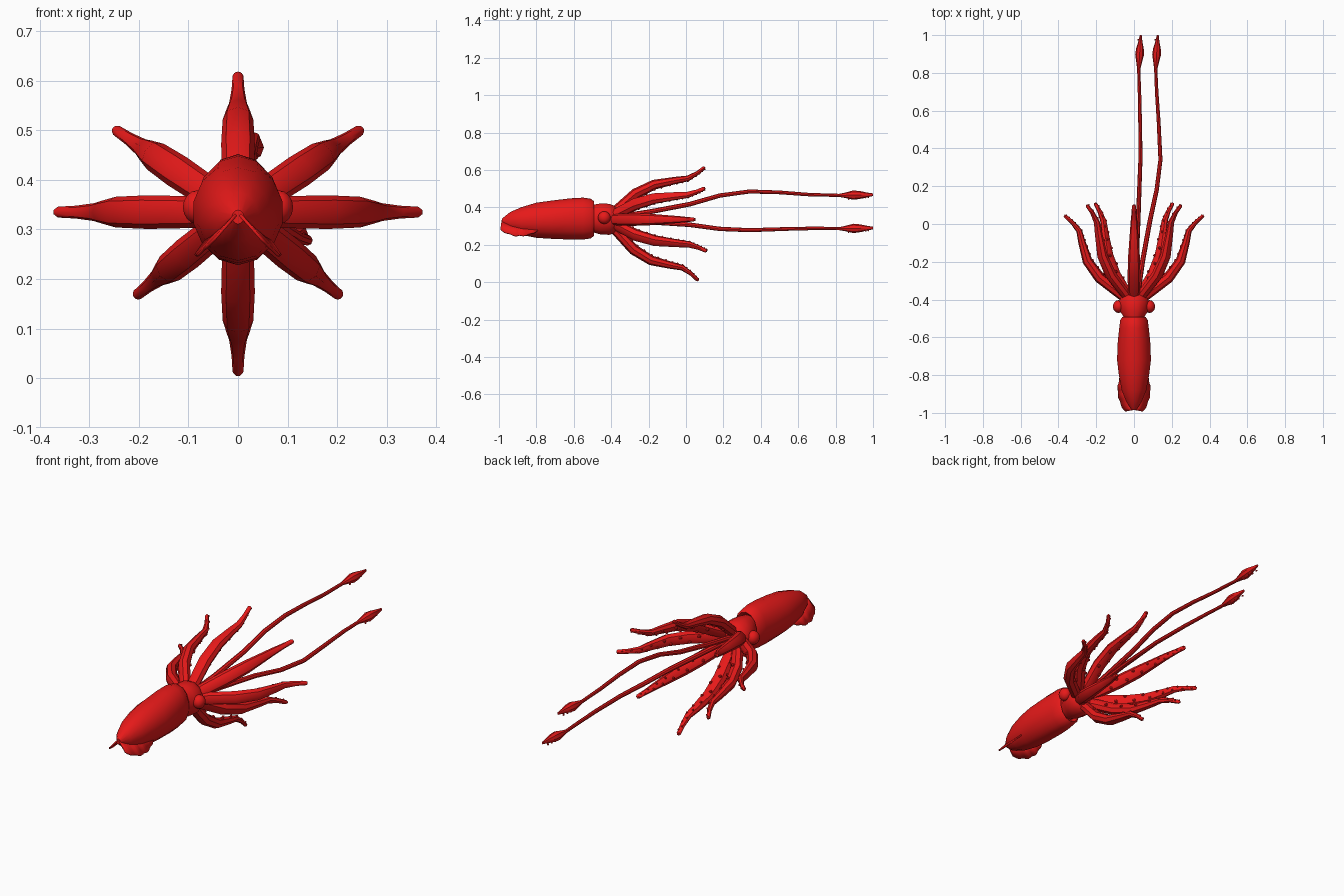
import bpy, bmesh
from math import sin, cos, pi, atan2, hypot
from mathutils import Vector, Matrix

if "Cube" in bpy.data.objects:
    bpy.data.objects.remove(bpy.data.objects["Cube"])

red = bpy.data.materials.new("red_skin")
red.diffuse_color = (0.8, 0.01, 0.01, 1)
red.use_nodes = True
red.node_tree.nodes["Principled BSDF"].inputs["Base Color"].default_value = red.diffuse_color
AXIS_Z = 0.335


def finish(bm, name, angle=0.7):
    bmesh.ops.recalc_face_normals(bm, faces=bm.faces[:])
    me = bpy.data.meshes.new(name)
    bm.to_mesh(me)
    bm.free()
    ob = bpy.data.objects.new(name, me)
    bpy.context.collection.objects.link(ob)
    me.materials.append(red)
    bpy.ops.object.select_all(action='DESELECT')
    ob.select_set(True)
    bpy.context.view_layer.objects.active = ob
    bpy.ops.object.shade_smooth_by_angle(angle=angle)
    return ob


def frames(path, side):
    """Side and inward vectors across the path at each point."""
    out = []
    for i in range(len(path)):
        t = (path[min(i + 1, len(path) - 1)] - path[max(i - 1, 0)]).normalized()
        n = t.cross(side).normalized()
        out.append((n.cross(t).normalized(), n))
    return out


def loft(bm, path, radii, side, sides=8):
    """Closed tube with an elliptical section (side radius, depth radius)."""
    rings = []
    for p, (a, b), (s, n) in zip(path, radii, frames(path, side)):
        rings.append([bm.verts.new(p + s * a * cos(2 * pi * k / sides)
                                   + n * b * sin(2 * pi * k / sides)) for k in range(sides)])
    for r, q in zip(rings, rings[1:]):
        for k in range(sides):
            bm.faces.new((r[k], r[(k + 1) % sides], q[(k + 1) % sides], q[k]))
    bm.faces.new(rings[0])
    bm.faces.new(rings[-1])


def bump(bm, pos, r):
    bmesh.ops.create_icosphere(bm, subdivisions=1, radius=r, matrix=Matrix.Translation(pos))


def body(name, profile, sides):
    # profile rows: y, z centre, half width, half height
    bm = bmesh.new()
    # fixed upright rings
    rings = [[bm.verts.new((a * cos(2 * pi * (k + .5) / sides), y, z + b * sin(2 * pi * (k + .5) / sides)))
              for k in range(sides)] for y, z, a, b in profile]
    for r, q in zip(rings, rings[1:]):
        for k in range(sides):
            bm.faces.new((r[k], r[(k + 1) % sides], q[(k + 1) % sides], q[k]))
    bm.faces.new(rings[0])
    bm.faces.new(rings[-1])
    return finish(bm, name)


# Mantle with a rolled-in front rim
body("mantle", [(-.985, .325, .012, .014), (-.94, .325, .042, .05), (-.88, .327, .067, .074),
                (-.80, .331, .082, .094), (-.72, .334, .092, .102), (-.62, .338, .088, .110),
                (-.55, .340, .080, .112), (-.51, .340, .075, .106), (-.493, .340, .064, .094),
                (-.51, .340, .052, .075)], 14)

# Head
body("head", [(-.53, .34, .05, .07), (-.49, .34, .058, .078), (-.46, .338, .078, .085),
              (-.41, .336, .082, .086), (-.38, .335, .068, .074), (-.36, .335, .04, .045)], 12)

# Eyes
for sx, label in ((1, "right"), (-1, "left")):
    bm = bmesh.new()
    bmesh.ops.create_uvsphere(bm, u_segments=14, v_segments=8, radius=1,
                              matrix=Matrix.Translation((sx * .082, -.437, .345))
                              @ Matrix.Diagonal((.03, .034, .034, 1)))
    finish(bm, label + "_eye")

# Tail fins with a scalloped edge
for sx, label in ((1, "right"), (-1, "left")):
    bm = bmesh.new()
    rows = []
    for i in range(19):
        t = i / 18
        root = Vector((.004 + .05 * t, -.985 + .20 * t, .33 - .04 * t))
        reach = .04 + .062 * sin(pi * min(1, t * .8 + .12)) - .045 * t + .007 * abs(sin(4 * pi * t))
        out = root + Vector((.66, -.12 * (1 - t), -.75)) * reach
        rows.append([bm.verts.new((p.x * sx, p.y, p.z)) for p in (root, out)])
    for a, b in zip(rows, rows[1:]):
        bm.faces.new((a[0], a[1], b[1], b[0]))
    fin = finish(bm, label + "_tail_fin")
    mod = fin.modifiers.new("thickness", 'SOLIDIFY')
    mod.thickness = .006
    mod.offset = 0

# Arms: profile rows are radial distance, y, radius
ARM = [(.02, -.41, .028), (.07, -.35, .032), (.14, -.27, .034), (.19, -.17, .031), (.212, -.06, .023),
       (.224, .01, .018), (.252, .06, .013), (.28, .095, .011), (.285, .10, .006)]
TIPS = {"top_arm": (0, .28, .10), "bottom_arm": (0, -.328, .065),
        "right_arm": (.37, 0, .045), "left_arm": (-.37, 0, .045),
        "upper_right_arm": (.25, .168, .10), "upper_left_arm": (-.25, .168, .10),
        "lower_right_arm": (.207, -.17, .11), "lower_left_arm": (-.207, -.17, .11)}
for name, (tx, tz, ty) in TIPS.items():
    reach, ang = hypot(tx, tz), atan2(tz, tx)
    radial = Vector((cos(ang), 0, sin(ang)))
    side = radial.cross(Vector((0, 1, 0)))
    path = [radial * (r * reach / .285) + Vector((0, -.41 + (y + .41) * (ty + .41) / .51, AXIS_Z))
            for r, y, _ in ARM]
    bm = bmesh.new()
    loft(bm, path, [(w, w * .85) for _, _, w in ARM], side, 8)
    # two staggered rows of suckers on the inner face
    fr = frames(path, side)
    for j in range(14):
        f = 1.6 + j * .42
        i, u = int(f), f % 1
        if i + 1 >= len(path):
            break
        s, n = fr[i]
        if n.dot(radial) > 0:
            n = -n
        w = ARM[i][2] * (1 - u) + ARM[i + 1][2] * u
        bump(bm, path[i].lerp(path[i + 1], u) + n * w * .75 + s * w * .42 * (-1) ** j, .003 + w * .18)
    finish(bm, name)

# Two long feeding tentacles with leaf-shaped clubs
FEELERS = {
    "upper_tentacle": [(.0, -.40, .345), (.012, -.20, .375), (.022, .02, .417), (.028, .18, .463),
                       (.034, .34, .485), (.033, .50, .48), (.03, .66, .468), (.025, .82, .464)],
    "lower_tentacle": [(.015, -.40, .33), (.045, -.20, .322), (.085, .02, .307), (.12, .18, .285),
                       (.14, .34, .278), (.13, .55, .285), (.12, .70, .288), (.115, .82, .286)]}
CLUB = [(.85, .014, .014), (.895, .023, .025), (.93, .020, .021), (.965, .011, .013), (1.0, .005, .007)]
for name, pts in FEELERS.items():
    path = [Vector(p) for p in pts]
    radii = [(.014 - .0008 * i, .014 - .0008 * i) for i in range(len(path))]
    end = path[-1]
    for y, a, b in CLUB:
        path.append(Vector((end.x + .06 * (y - .82), y, end.z + .02 * (y - .82))))
        radii.append((a, b))
    bm = bmesh.new()
    loft(bm, path, radii, Vector((1, 0, 0)), 8)
    for j in range(8):
        y = .87 + .015 * j
        bump(bm, Vector((end.x + .004 + .007 * (-1) ** j, y, end.z - .018 + .0012 * j)), .0055)
    finish(bm, name)
